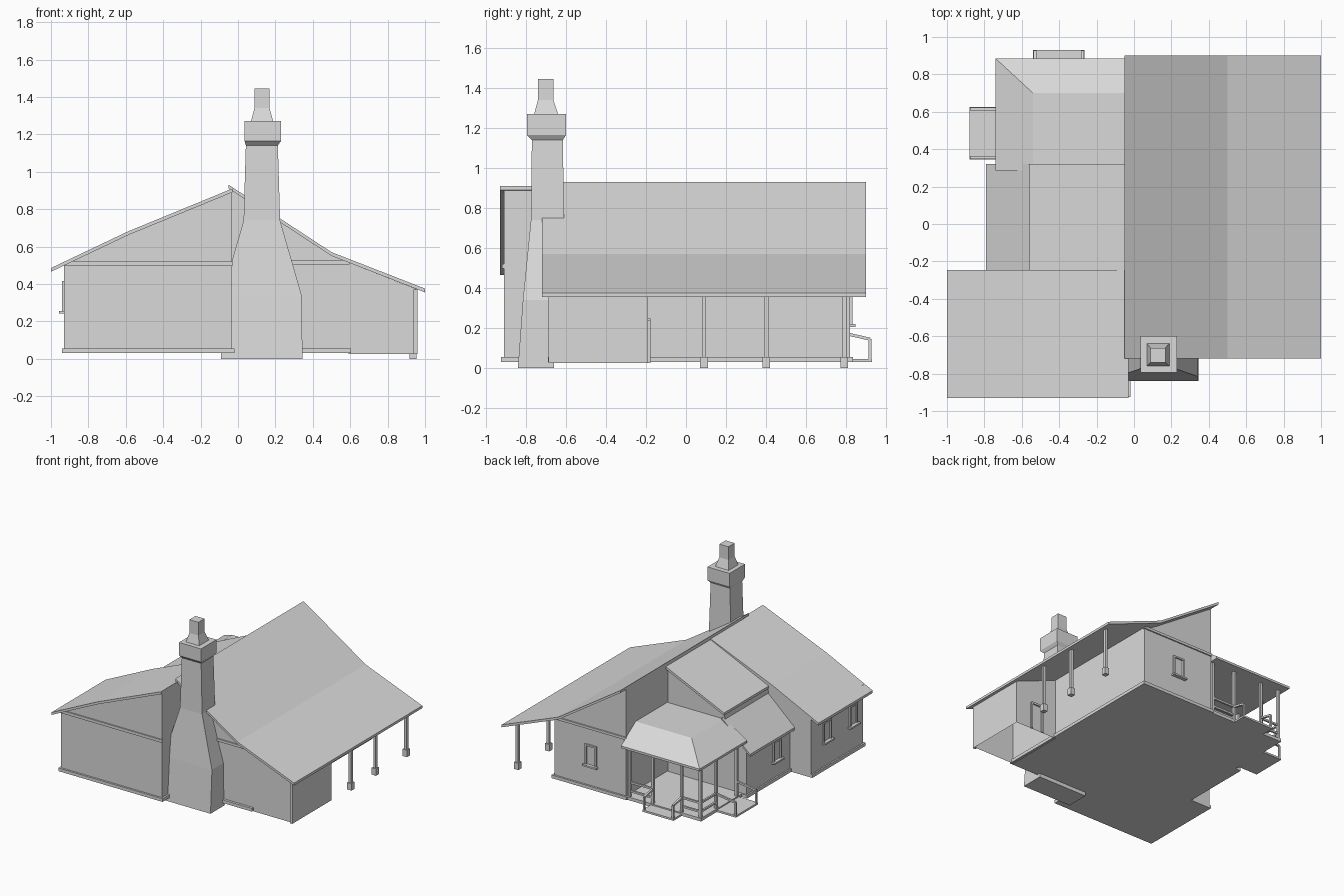
import bpy, bmesh
from mathutils import Vector

cube = bpy.data.objects.get("Cube")
if cube:
    bpy.data.objects.remove(cube)

grey = bpy.data.materials.new("plain grey")
grey.use_nodes = True
COLOUR = (0.7, 0.7, 0.7, 1)
grey.diffuse_color = COLOUR
grey.node_tree.nodes["Principled BSDF"].inputs["Base Color"].default_value = COLOUR


def finish(name, bm):
    bmesh.ops.recalc_face_normals(bm, faces=bm.faces)
    mesh = bpy.data.meshes.new(name)
    bm.to_mesh(mesh)
    bm.free()
    mesh.materials.append(grey)
    obj = bpy.data.objects.new(name, mesh)
    bpy.context.collection.objects.link(obj)
    return obj


def prism(name, profile, y0, y1, open_bottom=False):
    """Extrude an x-z outline along y."""
    bm = bmesh.new()
    face = bm.faces.new([bm.verts.new((x, y0, z)) for x, z in profile])
    out = bmesh.ops.extrude_face_region(bm, geom=[face])
    moved = [v for v in out["geom"] if isinstance(v, bmesh.types.BMVert)]
    bmesh.ops.translate(bm, verts=moved, vec=(0, y1 - y0, 0))
    if open_bottom:
        low = min(z for _, z in profile)
        floor = [f for f in bm.faces if all(v.co.z < low + 0.001 for v in f.verts)]
        bmesh.ops.delete(bm, geom=floor, context="FACES")
    finish(name, bm)


def roof(name, line, y0, y1, thick=0.02):
    """Slab whose upper surface follows the x-z line."""
    under = [(x, z - thick) for x, z in reversed(line)]
    prism(name, line + under, y0, y1)


def box(name, x, y, z):
    prism(name, [(x[0], z[0]), (x[1], z[0]), (x[1], z[1]), (x[0], z[1])], *y)


def stick(name, a, b, t=0.015):
    """Square bar between two points."""
    a, b = Vector(a), Vector(b)
    bm = bmesh.new()
    bmesh.ops.create_cube(bm, size=1)
    bmesh.ops.scale(bm, vec=(t, t, (b - a).length), verts=bm.verts)
    turn = (b - a).to_track_quat("Z", "Y")
    bmesh.ops.rotate(bm, matrix=turn.to_matrix(), verts=bm.verts)
    bmesh.ops.translate(bm, vec=(a + b) / 2, verts=bm.verts)
    finish(name, bm)


def loft(name, rings):
    """Stack of rectangles: (z, x0, x1, y0, y1)."""
    bm = bmesh.new()
    loops = [[bm.verts.new(p) for p in ((x0, y0, z), (x1, y0, z), (x1, y1, z), (x0, y1, z))]
             for z, x0, x1, y0, y1 in rings]
    for low, high in zip(loops, loops[1:]):
        for i in range(4):
            j = (i + 1) % 4
            bm.faces.new((low[i], low[j], high[j], high[i]))
    bm.faces.new(loops[0])
    bm.faces.new(loops[-1])
    finish(name, bm)


def window(name, centre, axis, side, w=0.1, h=0.16):
    """Frame bars and sill on a wall facing along axis 0 or 1."""
    def bar(part, u, z, deep):
        span = [(centre[1 - axis] + u[0], centre[1 - axis] + u[1]),
                tuple(sorted((centre[axis] - side * 0.01, centre[axis] + side * deep)))]
        along, out = span
        x, y = (out, along) if axis == 0 else (along, out)
        box(name + part, x, y, (centre[2] + z[0], centre[2] + z[1]))
    a, b, t = w / 2, h / 2, 0.013
    bar("_left_frame", (-a, -a + t), (-b, b), 0.012)
    bar("_right_frame", (a - t, a), (-b, b), 0.012)
    bar("_top_frame", (-a, a), (b - t, b), 0.012)
    bar("_sill", (-a - t, a + t), (-b - t, -b), 0.028)


# Main block and its long roof
prism("main_walls", [(-0.045, 0.03), (0.59, 0.03), (0.59, 0.515), (0.5, 0.555), (-0.045, 0.91)], -0.67, 0.82)
roof("main_roof", [(-0.05, 0.93), (0.5, 0.57), (1.0, 0.375)], -0.72, 0.9)

# Front wing
prism("front_wing_walls", [(-0.93, 0.03), (-0.035, 0.03), (-0.035, 0.895), (-0.59, 0.665), (-0.93, 0.5)], -0.91, -0.25)
roof("front_wing_roof", [(-1.0, 0.485), (-0.59, 0.68), (-0.03, 0.91)], -0.93, -0.245)

# Middle wing with stepped roof
prism("middle_wing_walls", [(-0.745, 0.03), (-0.05, 0.03), (-0.05, 0.88), (-0.55, 0.64), (-0.56, 0.58), (-0.745, 0.42)], -0.25, 0.3)
roof("middle_upper_roof", [(-0.56, 0.665), (-0.04, 0.9)], -0.245, 0.32)
roof("middle_lower_roof", [(-0.79, 0.395), (-0.54, 0.62)], -0.245, 0.32)

# Front side room under the main eave
prism("side_room_walls", [(0.59, 0.025), (0.96, 0.025), (0.96, 0.37), (0.59, 0.515)], -0.67, -0.19, True)
for x in (0.72, 0.82):
    stick("door_side_frame", (x, -0.185, 0.025), (x, -0.185, 0.24))
stick("door_top_frame", (0.72, -0.185, 0.24), (0.82, -0.185, 0.24))

# Plinths and gable bands
box("front_wing_plinth", (-0.942, -0.02), (-0.925, -0.25), (0.03, 0.055))
box("main_plinth", (-0.06, 0.605), (-0.69, 0.835), (0.03, 0.055))
box("middle_plinth", (-0.757, -0.05), (-0.25, 0.31), (0.03, 0.055))
box("front_wing_band", (-0.93, -0.03), (-0.92, -0.9), (0.497, 0.52))
box("main_front_band", (-0.03, 0.595), (-0.68, -0.66), (0.505, 0.525))
box("main_back_band", (-0.05, 0.595), (0.81, 0.83), (0.505, 0.525))

# Chimney
loft("chimney_stack", [(0, -0.09, 0.345, -0.84, -0.66), (0.34, -0.085, 0.34, -0.815, -0.66),
                       (0.74, 0.03, 0.225, -0.775, -0.61), (1.14, 0.042, 0.213, -0.77, -0.615),
                       (1.165, 0.035, 0.23, -0.795, -0.6), (1.27, 0.035, 0.23, -0.795, -0.6)])
loft("chimney_pot", [(1.265, 0.068, 0.19, -0.76, -0.637), (1.34, 0.088, 0.168, -0.74, -0.662),
                     (1.445, 0.088, 0.168, -0.74, -0.662)])

# Veranda posts
for y in (0.09, 0.4, 0.79):
    stick("veranda_post", (0.935, y, 0), (0.935, y, 0.385), 0.022)
    stick("veranda_post_base", (0.935, y, 0), (0.935, y, 0.055), 0.038)
stick("veranda_corner_post", (0.95, -0.675, 0.025), (0.95, -0.675, 0.37), 0.022)

# Back porch deck and hipped roof
box("porch_deck", (-0.71, -0.05), (0.3, 0.825), (0.03, 0.055))
hip = bmesh.new()
for z in (0.462, 0.48):
    for x in (-0.74, -0.045):
        for y in (0.285, 0.885):
            hip.verts.new((x, y, z))
for x in (-0.54, -0.045):
    for y in (0.285, 0.7):
        hip.verts.new((x, y, 0.605))
bmesh.ops.convex_hull(hip, input=hip.verts)
bmesh.ops.dissolve_limit(hip, angle_limit=0.02, verts=hip.verts, edges=hip.edges)
finish("porch_roof", hip)

# Porch posts and rails, leaving gaps at both landings
EDGE_X, EDGE_Y = -0.695, 0.81
side_posts = [(EDGE_X, y) for y in (0.355, 0.615, EDGE_Y)]
back_posts = [(x, EDGE_Y) for x in (-0.53, -0.275, -0.07)]
for x, y in side_posts + back_posts:
    stick("porch_post", (x, y, 0.04), (x, y, 0.47), 0.02)
rails = [(side_posts[1], side_posts[2]), (side_posts[2], back_posts[0]), (back_posts[1], back_posts[2])]
for a, b in rails:
    for z in (0.1, 0.17):
        stick("porch_rail", (*a, z), (*b, z))

# Landings with sloping handrails
box("back_landing", (-0.54, -0.265), (0.82, 0.93), (0.03, 0.045))
box("side_landing", (-0.88, -0.7), (0.345, 0.625), (0.03, 0.045))
landings = [((x, EDGE_Y), (x, 0.92)) for x in (-0.53, -0.275)]
landings += [((EDGE_X, y), (-0.87, y)) for y in (0.355, 0.615)]
for a, b in landings:
    stick("landing_handrail", (*a, 0.17), (*b, 0.145))
    stick("landing_post", (*b, 0.03), (*b, 0.145))

# Windows
for y in (-0.45, -0.78):
    window("front_wing_window", (-0.93, y, 0.335), 0, -1)
window("middle_window", (-0.745, -0.08, 0.27), 0, -1)
window("back_window", (0.265, 0.82, 0.3), 1, 1)
